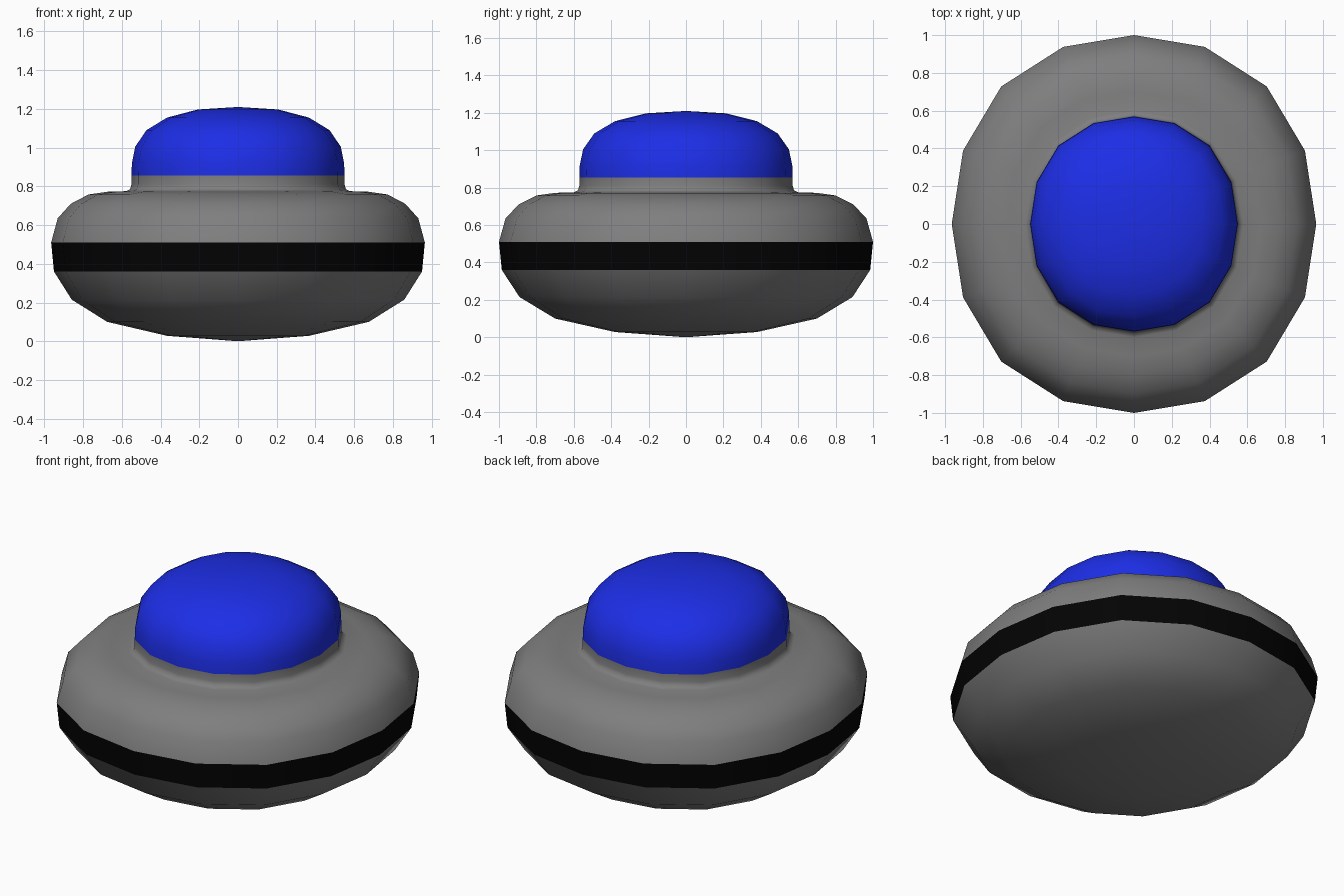
import bpy, bmesh, math

if "Cube" in bpy.data.objects:
    bpy.data.objects.remove(bpy.data.objects["Cube"])

SIDES = 16
X_SCALE = 0.965   # body is slightly narrower in x than in y
GREY = (0.21, 0.21, 0.21)
BLACK = (0.001, 0.001, 0.001)
BLUE = (0.012, 0.027, 0.79)


def ring_point(r, z, i):
    # slightly squared-off circle: bulges 3% on the diagonals
    a = 2 * math.pi * i / SIDES
    k = r * (1 + 0.03 * math.sin(2 * a) ** 2)
    return (X_SCALE * k * math.cos(a), k * math.sin(a), z)


def lathe(name, profile, color):
    """Spin (radius, z) pairs, listed bottom to top, into a smooth shell."""
    bm = bmesh.new()
    rings = []
    for r, z in profile:
        if r == 0:
            rings.append([bm.verts.new((0, 0, z))] * SIDES)
        else:
            rings.append([bm.verts.new(ring_point(r, z, i)) for i in range(SIDES)])
    for lo, hi in zip(rings, rings[1:]):
        for i in range(SIDES):
            j = (i + 1) % SIDES
            corners = list(dict.fromkeys((lo[i], lo[j], hi[j], hi[i])))
            bm.faces.new(corners).smooth = True
    me = bpy.data.meshes.new(name)
    bm.to_mesh(me)
    bm.free()
    mat = bpy.data.materials.new(name + "_colour")
    mat.diffuse_color = (*color, 1)
    mat.use_nodes = True
    mat.node_tree.nodes["Principled BSDF"].inputs["Base Color"].default_value = mat.diffuse_color
    me.materials.append(mat)
    ob = bpy.data.objects.new(name, me)
    bpy.context.collection.objects.link(ob)
    return ob


# Shallow bowl underneath
lathe("lower_hull", [(0, 0.0), (0.38, 0.028), (0.70, 0.10), (0.89, 0.215),
                     (0.985, 0.36)], GREY)

# Dark stripe round the widest part
lathe("rim_band", [(0.985, 0.36), (1.0, 0.51)], BLACK)

# Rounded shoulder, flat deck and the collar below the dome
lathe("upper_hull", [(1.0, 0.51), (0.965, 0.635), (0.895, 0.71), (0.80, 0.758),
                     (0.70, 0.772), (0.60, 0.775), (0.578, 0.785), (0.57, 0.81),
                     (0.57, 0.855)], GREY)

# Blue dome
lathe("dome", [(0.57, 0.855), (0.568, 0.92), (0.55, 1.005), (0.49, 1.09),
               (0.38, 1.155), (0.215, 1.197), (0, 1.21)], BLUE)
